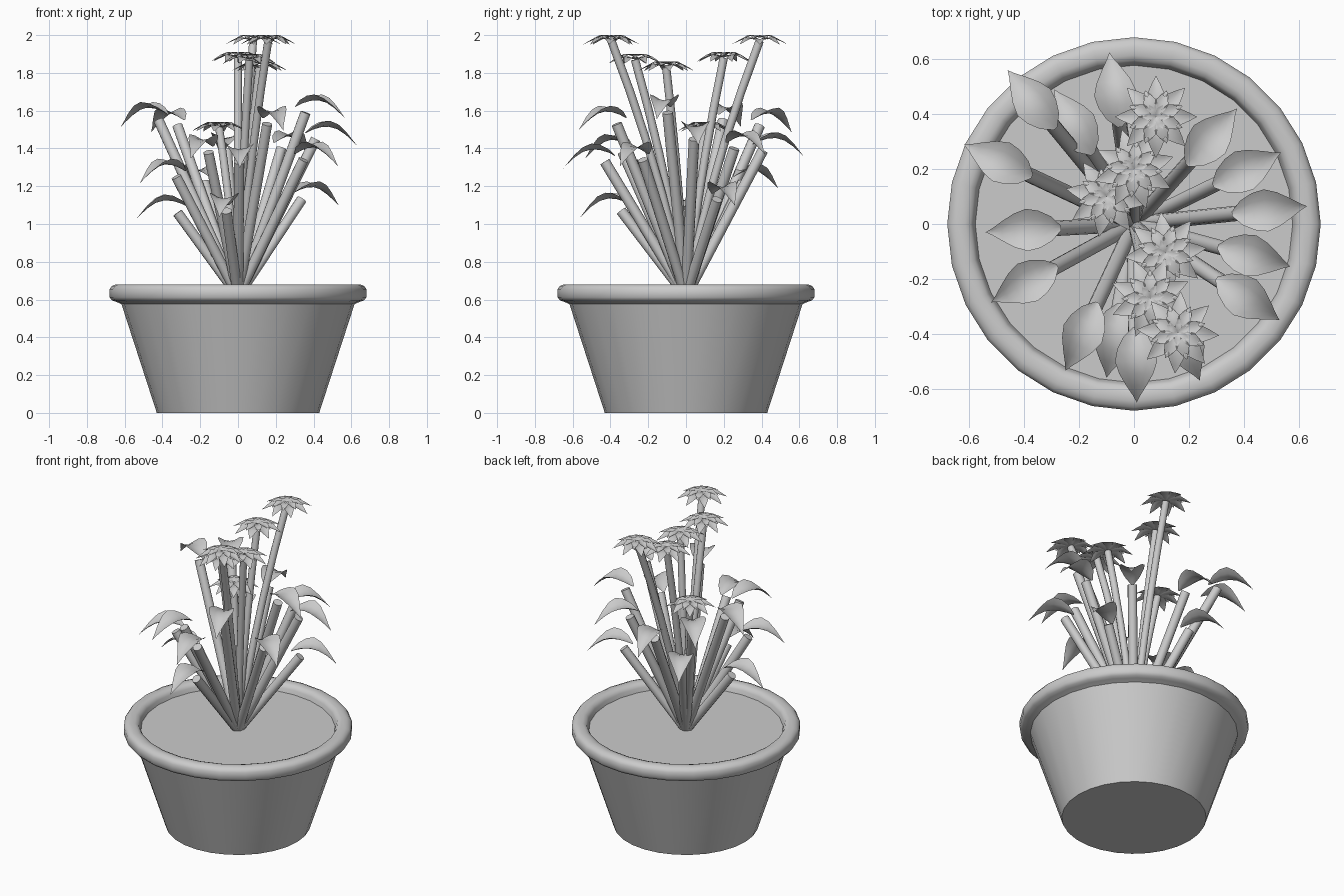
import bpy, bmesh, math
from mathutils import Vector

if "Cube" in bpy.data.objects:
    bpy.data.objects.remove(bpy.data.objects["Cube"])


def finish(bm, name, angle=40, normals=True):
    if normals:
        bmesh.ops.recalc_face_normals(bm, faces=bm.faces)
    me = bpy.data.meshes.new(name)
    bm.to_mesh(me)
    bm.free()
    ob = bpy.data.objects.new(name, me)
    bpy.context.collection.objects.link(ob)
    bpy.ops.object.select_all(action='DESELECT')
    ob.select_set(True)
    bpy.context.view_layer.objects.active = ob
    bpy.ops.object.shade_smooth_by_angle(angle=math.radians(angle))
    return ob


def lathe(name, profile, sides=28):
    bm = bmesh.new()
    vs = [bm.verts.new((r, 0, z)) for r, z in profile]
    es = [bm.edges.new(p) for p in zip(vs, vs[1:])]
    bmesh.ops.spin(bm, geom=vs + es, axis=(0, 0, 1), cent=(0, 0, 0),
                   angle=math.tau, steps=sides)
    bmesh.ops.remove_doubles(bm, verts=bm.verts, dist=1e-4)
    return finish(bm, name)


def tube(name, points, radius, sides=10):
    bm = bmesh.new()
    rings = []
    for i, p in enumerate(points):
        d = (points[min(i + 1, len(points) - 1)] - points[max(i - 1, 0)]).normalized()
        u = d.cross(Vector((0.3, 1, 0))).normalized()
        v = d.cross(u)
        rings.append([bm.verts.new(p + radius * (u * math.cos(a) + v * math.sin(a)))
                      for a in (math.tau * k / sides for k in range(sides))])
    for a, b in zip(rings, rings[1:]):
        for k in range(sides):
            bm.faces.new((a[k], a[(k + 1) % sides], b[(k + 1) % sides], b[k]))
    bm.faces.new(rings[0])
    bm.faces.new(rings[-1])
    return finish(bm, name)


def blade(bm, origin, angle, stations, fold):
    """Pointed sheet: stations are (distance, half width, height)."""
    c, s = math.cos(angle), math.sin(angle)
    rows = []
    for d, w, z in stations:
        rows.append([bm.verts.new((origin[0] + c * d - s * w * k,
                                   origin[1] + s * d + c * w * k,
                                   origin[2] + z + fold * w * k * k))
                     for k in (-1, -0.5, 0, 0.5, 1)])
    for a, b in zip(rows, rows[1:]):
        for k in range(4):
            bm.faces.new((a[k], b[k], b[k + 1], a[k + 1]))


# Pot, with rolled rim, and soil
lathe("pot", [(0, 0), (.43, 0), (.62, .585)])
lathe("pot_rim", [(.615, .575), (.645, .588), (.667, .595), (.68, .612), (.68, .655),
                  (.668, .672), (.645, .681), (.615, .68), (.595, .672),
                  (.585, .655), (.575, .62)])
lathe("soil", [(0, .63), (.58, .63)])

# Leaves: tip x, tip y, stem top height
LEAVES = [(-.46, .56, 1.52), (-.62, .29, 1.55), (-.54, -.03, 1.06), (-.52, -.285, 1.25),
          (-.25, -.535, 1.38), (-.10, -.56, 1.07), (.01, -.65, 1.33), (.24, -.57, 1.53),
          (.53, -.35, 1.34), (.57, -.155, 1.59), (.63, .065, 1.45), (.535, .26, 1.13),
          (.375, .42, 1.4), (-.09, .625, 1.39), (-.29, .49, 1.22)]
ROOT = Vector((0, 0, .62))
LEAF = [(0, .008, 0), (.035, .045, .018), (.08, .068, .032), (.125, .077, .035),
        (.17, .062, .022), (.215, .036, -.008), (.25, .013, -.04), (.275, 0, -.065)]
for i, (x, y, z) in enumerate(LEAVES):
    a, r = math.atan2(y, x), math.hypot(x, y)
    end = Vector((math.cos(a) * (r - .22), math.sin(a) * (r - .22), z))
    tube(f"leaf_stem_{i + 1}", [ROOT, end], .028)
    bm = bmesh.new()
    base = (math.cos(a) * (r - .275), math.sin(a) * (r - .275), z + .03)
    blade(bm, base, a, LEAF, .4)
    bmesh.ops.remove_doubles(bm, verts=bm.verts, dist=1e-4)
    finish(bm, f"leaf_{i + 1}", 60, False)

# Flowers: three tiers of pointed petals on slightly curved stems
FLOWERS = [(.08, .39, 2.0), (0, .2, 1.91), (-.1, .1, 1.54),
           (.115, -.105, 1.86), (.06, -.27, 1.9), (.16, -.395, 2.0)]
TIERS = [(8, .15, .032, -.028, -.05), (8, .105, .025, -.014, -.022), (6, .05, .013, -.012, 0)]
for i, (x, y, z) in enumerate(FLOWERS):
    head = Vector((x, y, z - .03))
    mid = Vector((x * .42, y * .42, ROOT.z + (head.z - ROOT.z) * .5))
    pts = [ROOT * (1 - t) ** 2 + (mid * 2 - (ROOT + head) / 2) * 2 * t * (1 - t) + head * t * t
           for t in (0, .2, .4, .6, .8, 1)]
    tube(f"flower_stem_{i + 1}", pts, .022)
    bm = bmesh.new()
    for tier, (n, length, w, z0, z1) in enumerate(TIERS):
        st = [(0, .004, z0), (length * .3, w * .75, z0 + .008), (length * .55, w, z0 + .008),
              (length * .8, w * .5, (z0 + z1) / 2 + .003), (length, 0, z1)]
        for k in range(n):
            blade(bm, (x, y, z), math.tau * (k + tier * .5) / n + i * .3, st, .25)
    bmesh.ops.remove_doubles(bm, verts=bm.verts, dist=1e-4)
    finish(bm, f"flower_{i + 1}", 40, False)
